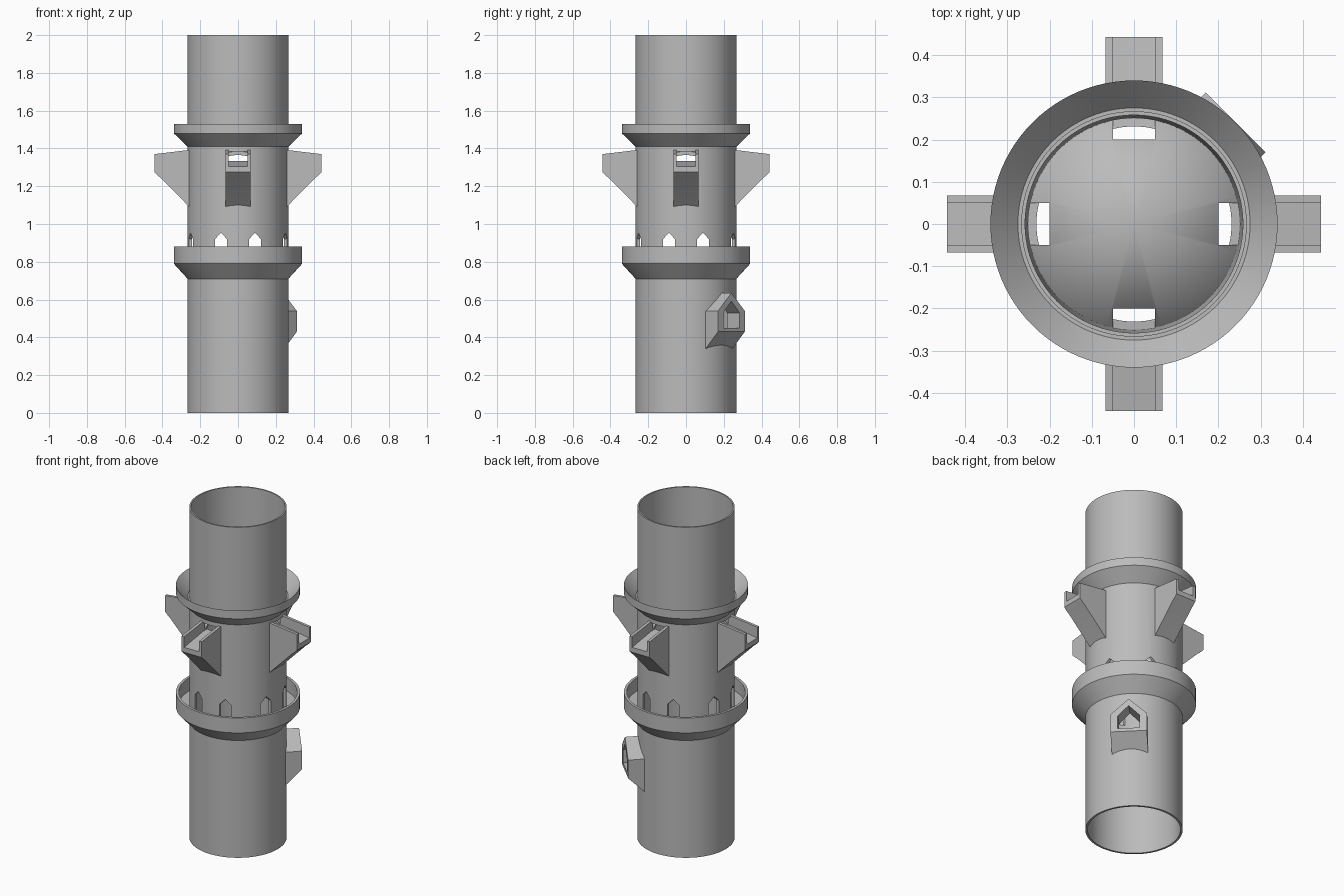
import bpy, bmesh, math
from mathutils import Matrix

cube = bpy.data.objects.get("Cube")
if cube:
    bpy.data.objects.remove(cube, do_unlink=True)

grey = bpy.data.materials.new("plain grey")
grey.use_nodes = True
grey.diffuse_color = (0.5, 0.5, 0.5, 1)
grey.node_tree.nodes["Principled BSDF"].inputs["Base Color"].default_value = (0.5, 0.5, 0.5, 1)


def make_object(name, bm, angle=0):
    """Turn a bmesh into an object, turned about the vertical axis."""
    bmesh.ops.recalc_face_normals(bm, faces=bm.faces)
    bmesh.ops.rotate(bm, verts=bm.verts, matrix=Matrix.Rotation(math.radians(angle), 3, 'Z'))
    mesh = bpy.data.meshes.new(name)
    bm.to_mesh(mesh)
    bm.free()
    mesh.materials.append(grey)
    obj = bpy.data.objects.new(name, mesh)
    bpy.context.collection.objects.link(obj)
    return obj


def lathe(name, profile, steps=96):
    bm = bmesh.new()
    verts = [bm.verts.new((r, 0, z)) for r, z in profile]
    edges = [bm.edges.new(pair) for pair in zip(verts, verts[1:])]
    bmesh.ops.spin(bm, geom=verts + edges, cent=(0, 0, 0), axis=(0, 0, 1),
                   angle=math.tau, steps=steps)
    bmesh.ops.remove_doubles(bm, verts=bm.verts, dist=1e-5)
    return make_object(name, bm)


def loft(name, first, second, angle=0):
    """Solid between two matching outlines of 3D points."""
    bm = bmesh.new()
    a = [bm.verts.new(p) for p in first]
    b = [bm.verts.new(p) for p in second]
    bm.faces.new(a)
    bm.faces.new(b)
    for i in range(len(a)):
        j = (i + 1) % len(a)
        bm.faces.new((a[i], a[j], b[j], b[i]))
    return make_object(name, bm, angle)


def side_prism(name, profile, half_width, angle=0):
    """Radial profile (r, z) given a width."""
    return loft(name, [(r, -half_width, z) for r, z in profile],
                [(r, half_width, z) for r, z in profile], angle)


def house(mid, half, bottom, eave, peak):
    return [(mid - half, bottom), (mid + half, bottom), (mid + half, eave),
            (mid, peak), (mid - half, eave)]


def carve(obj, cutters):
    """Cut each cutter out of obj, then discard the cutters."""
    for cutter in cutters:
        cutter.hide_render = True
        mod = obj.modifiers.new("cut", 'BOOLEAN')
        mod.object, mod.operation, mod.solver = cutter, 'DIFFERENCE', 'EXACT'
    bpy.context.view_layer.update()
    evaluated = obj.evaluated_get(bpy.context.evaluated_depsgraph_get())
    mesh = bpy.data.meshes.new_from_object(evaluated)
    obj.modifiers.clear()
    obj.data = mesh
    for cutter in cutters:
        bpy.data.objects.remove(cutter, do_unlink=True)


# Pipe with tray, funnel collar and inner cone, as one turned solid
tube = lathe("tube_body", [
    (0, 1.565), (0.25, 1.315), (0.255, 0), (0.267, 0),
    (0.267, 0.71), (0.34, 0.79), (0.34, 0.88), (0.325, 0.88), (0.325, 0.80), (0.267, 0.80),
    (0.267, 1.41), (0.34, 1.48), (0.34, 1.53), (0.275, 1.46), (0.267, 1.46),
    (0.267, 2), (0.258, 2), (0.25, 1.335), (0, 1.585)])

cutters = []
# Pointed windows above the tray
for angle in (0, 90, 180, 270):
    for offset in (-0.09, 0.09):
        shape = house(offset, 0.032, 0.805, 0.92, 0.953)
        cutters.append(loft("window_cutter", [(0.15, y, z) for y, z in shape],
                            [(0.3, y, z) for y, z in shape], angle))
    # Outlet behind each spout
    outlet = [(0.2, 1.337), (0.3, 1.327), (0.3, 1.385), (0.2, 1.385)]
    cutters.append(side_prism("outlet_cutter", outlet, 0.05, angle))


def hatch_cutter():
    shape = house(0, 0.06, 0.45, 0.53, 0.592)
    return loft("hatch_cutter", [(0.2, y, z) for y, z in shape],
                [(0.4, y, z) for y, z in shape], 45)


cutters.append(hatch_cutter())
carve(tube, cutters)
parts = [tube]

# Four open-ended spouts
spout_profile = [(0.257, 1.392), (0.443, 1.37), (0.443, 1.275), (0.425, 1.257),
                 (0.408, 1.243), (0.267, 1.10), (0.257, 1.09)]
channel = [(0.2, 1.343), (0.5, 1.296), (0.5, 1.6), (0.2, 1.6)]
for side, angle in (("left", 0), ("back", 90), ("right", 180), ("front", 270)):
    spout = side_prism(side + "_spout", spout_profile, 0.067, angle)
    carve(spout, [side_prism("channel_cutter", channel, 0.05, angle)])
    parts.append(spout)

# Hooded hatch low on the back left
hatch = loft("hatch_hood",
             [(0.225, y, z) for y, z in house(0, 0.1, 0.318, 0.54, 0.635)],
             [(0.34, y, z) for y, z in house(0, 0.1, 0.43, 0.54, 0.635)], 45)
bore = lathe("bore_cutter", [(0, 0.1), (0.257, 0.1), (0.257, 0.75), (0, 0.75)])
carve(hatch, [hatch_cutter(), bore])
parts.append(hatch)

# Smooth round walls, crisp edges
bpy.ops.object.select_all(action='DESELECT')
for part in parts:
    part.select_set(True)
bpy.context.view_layer.objects.active = tube
bpy.ops.object.shade_smooth_by_angle(angle=math.radians(30))
